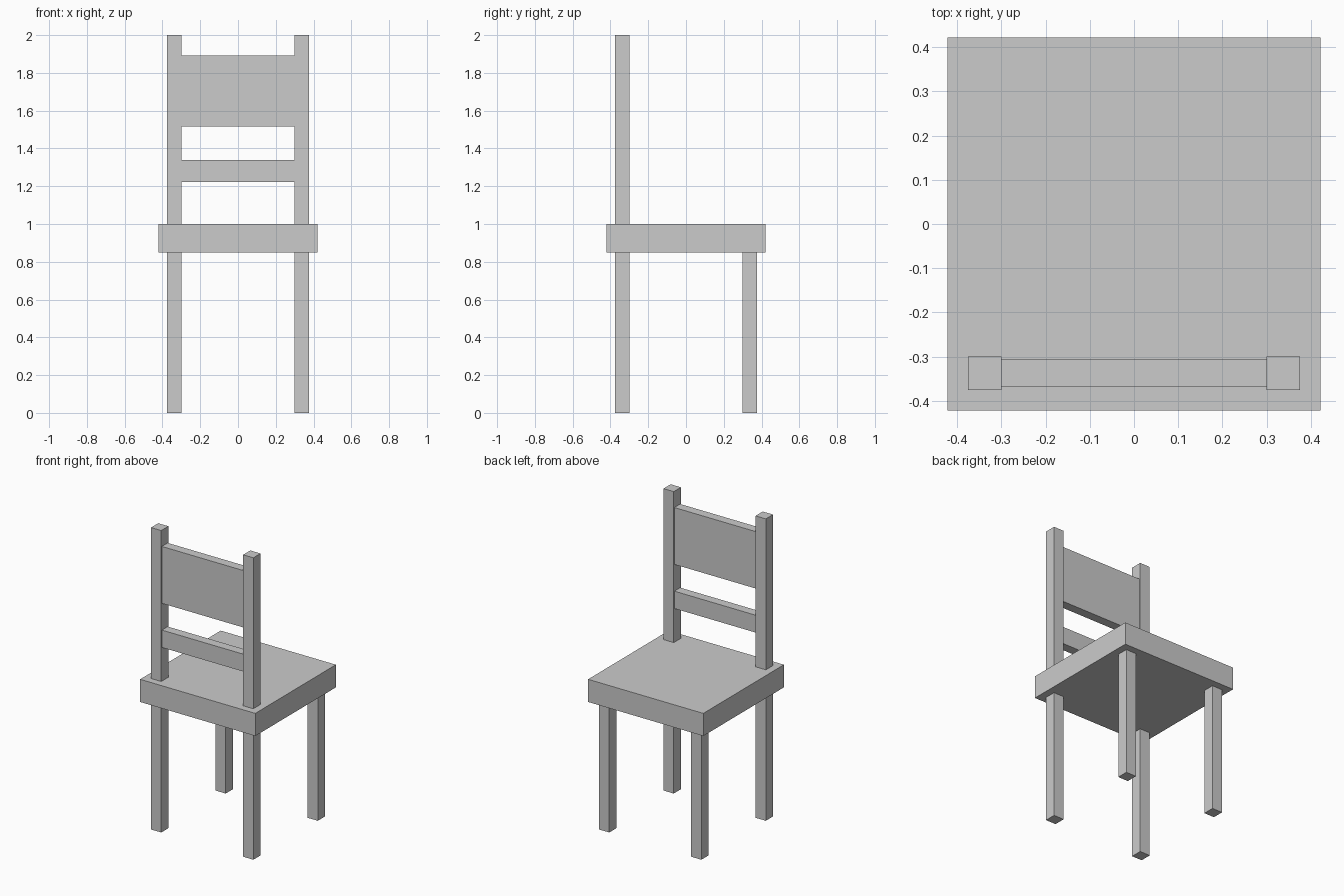
import bpy
import bmesh

if "Cube" in bpy.data.objects:
    bpy.data.objects.remove(bpy.data.objects["Cube"])


def box(name, lo, hi):
    """Axis-aligned box between two corners."""
    bm = bmesh.new()
    bmesh.ops.create_cube(bm, size=1)
    for v in bm.verts:
        v.co = [lo[i] + (v.co[i] + 0.5) * (hi[i] - lo[i]) for i in range(3)]
    mesh = bpy.data.meshes.new(name)
    bm.to_mesh(mesh)
    bm.free()
    obj = bpy.data.objects.new(name, mesh)
    bpy.context.collection.objects.link(obj)
    return obj


SEAT = 0.422                      # half width of the seat
SEAT_LOW, SEAT_TOP = 0.85, 1.0
IN, OUT = 0.30, 0.375             # inner and outer faces of legs and posts

# Seat slab
box("seat", (-SEAT, -SEAT, SEAT_LOW), (SEAT, SEAT, SEAT_TOP))

# Legs, plus posts standing on the seat along the backrest edge (-y)
for side, x0, x1 in (("left", -OUT, -IN), ("right", IN, OUT)):
    box(f"backrest_leg_{side}", (x0, -OUT, 0), (x1, -IN, SEAT_LOW))
    box(f"open_side_leg_{side}", (x0, IN, 0), (x1, OUT, SEAT_LOW))
    box(f"backrest_post_{side}", (x0, -OUT, SEAT_TOP), (x1, -IN, 2.0))

# Backrest boards between the posts
for name, z0, z1 in (("lower_rail", 1.223, 1.338), ("upper_panel", 1.515, 1.892)):
    box(name, (-IN, -0.368, z0), (IN, -0.307, z1))
